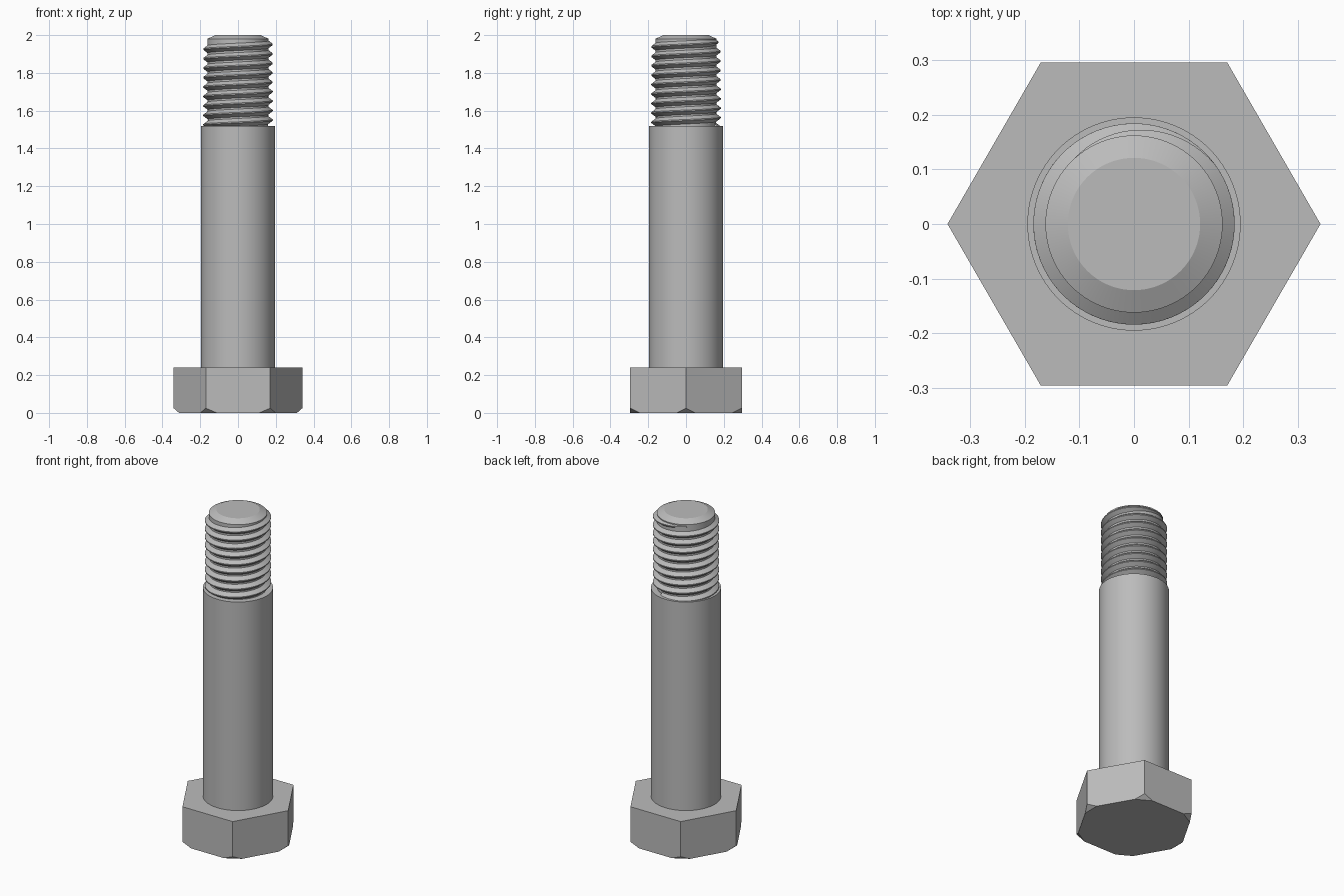
import bpy
import bmesh
from math import sin, cos, pi, radians
from mathutils import Vector

cube = bpy.data.objects.get("Cube")
if cube:
    bpy.data.objects.remove(cube, do_unlink=True)

steel = bpy.data.materials.new("plain steel")
steel.use_nodes = True
colour = (0.5, 0.5, 0.5, 1)
steel.diffuse_color = colour
steel.node_tree.nodes["Principled BSDF"].inputs["Base Color"].default_value = colour

HEAD_TOP, SHOULDER, TOP = 0.24, 1.52, 2.0
CORE, CREST, PITCH = 0.16, 0.184, 0.05


def finish(name, bm, smooth=True):
    """Turn a bmesh into a named steel object."""
    bmesh.ops.recalc_face_normals(bm, faces=bm.faces[:])
    mesh = bpy.data.meshes.new(name)
    bm.to_mesh(mesh)
    bm.free()
    mesh.materials.append(steel)
    obj = bpy.data.objects.new(name, mesh)
    bpy.context.collection.objects.link(obj)
    if smooth:
        bpy.ops.object.select_all(action='DESELECT')
        obj.select_set(True)
        bpy.context.view_layer.objects.active = obj
        bpy.ops.object.shade_smooth_by_angle(angle=radians(20))
    return obj


def ring(bm, radius, z, sides):
    return [bm.verts.new((radius * cos(2 * pi * i / sides),
                          radius * sin(2 * pi * i / sides), z))
            for i in range(sides)]


def skin(bm, a, b):
    """Join two closed loops with quads."""
    for i in range(len(a)):
        j = (i + 1) % len(a)
        bm.faces.new((a[i], a[j], b[j], b[i]))


def turned(bm, profile, sides):
    """Solid of revolution from (radius, height) pairs."""
    rings = [ring(bm, r, z, sides) for r, z in profile]
    for a, b in zip(rings, rings[1:]):
        skin(bm, a, b)
    bm.faces.new(rings[0])
    bm.faces.new(rings[-1])


# Hexagonal head with its lower corners cut off
bm = bmesh.new()
turned(bm, [(0.341, 0), (0.341, HEAD_TOP)], 6)
for k in range(6):
    out = Vector((cos(k * pi / 3), sin(k * pi / 3), 0))
    cut = bmesh.ops.bisect_plane(
        bm, geom=bm.verts[:] + bm.edges[:] + bm.faces[:],
        plane_co=out * 0.312, plane_no=out * 0.025 - Vector((0, 0, 0.029)),
        clear_outer=True)
    edges = [e for e in cut["geom_cut"] if isinstance(e, bmesh.types.BMEdge)]
    bmesh.ops.holes_fill(bm, edges=edges, sides=0)
finish("hex_head", bm, smooth=False)

# Plain shank, stepping in to the thread core and chamfered tip
bm = bmesh.new()
turned(bm, [(0.195, HEAD_TOP), (0.195, SHOULDER), (CORE, SHOULDER),
            (CORE + 0.002, TOP - 0.02), (0.121, TOP)], 96)
finish("shank", bm)

# Right-hand thread ridge that fades out near the tip
bm = bmesh.new()
STEPS = 72
fade_start, fade_end = radians(36), radians(142)
first = fade_end - 9.2 * 2 * pi
count = int((fade_end - first) / (2 * pi) * STEPS)
loops = []
for i in range(count + 1):
    angle = first + (fade_end - first) * i / count
    z = 1.963 + (angle - pi / 2) / (2 * pi) * PITCH
    fade = min(1, (fade_end - angle) / (fade_end - fade_start))
    fade = max(0.03, fade)
    crest = CORE + (CREST - CORE) * fade
    inner = CORE - 0.01
    half = 0.003 + 0.018 * fade
    section = [(inner, -half), (CORE, -half), (crest, -0.003),
               (crest, 0.003), (CORE, half), (inner, half)]
    loops.append([bm.verts.new((r * cos(angle), r * sin(angle), z + dz))
                  for r, dz in section])
for a, b in zip(loops, loops[1:]):
    skin(bm, a, b)
bm.faces.new(loops[0])
bm.faces.new(loops[-1])
finish("thread", bm)
